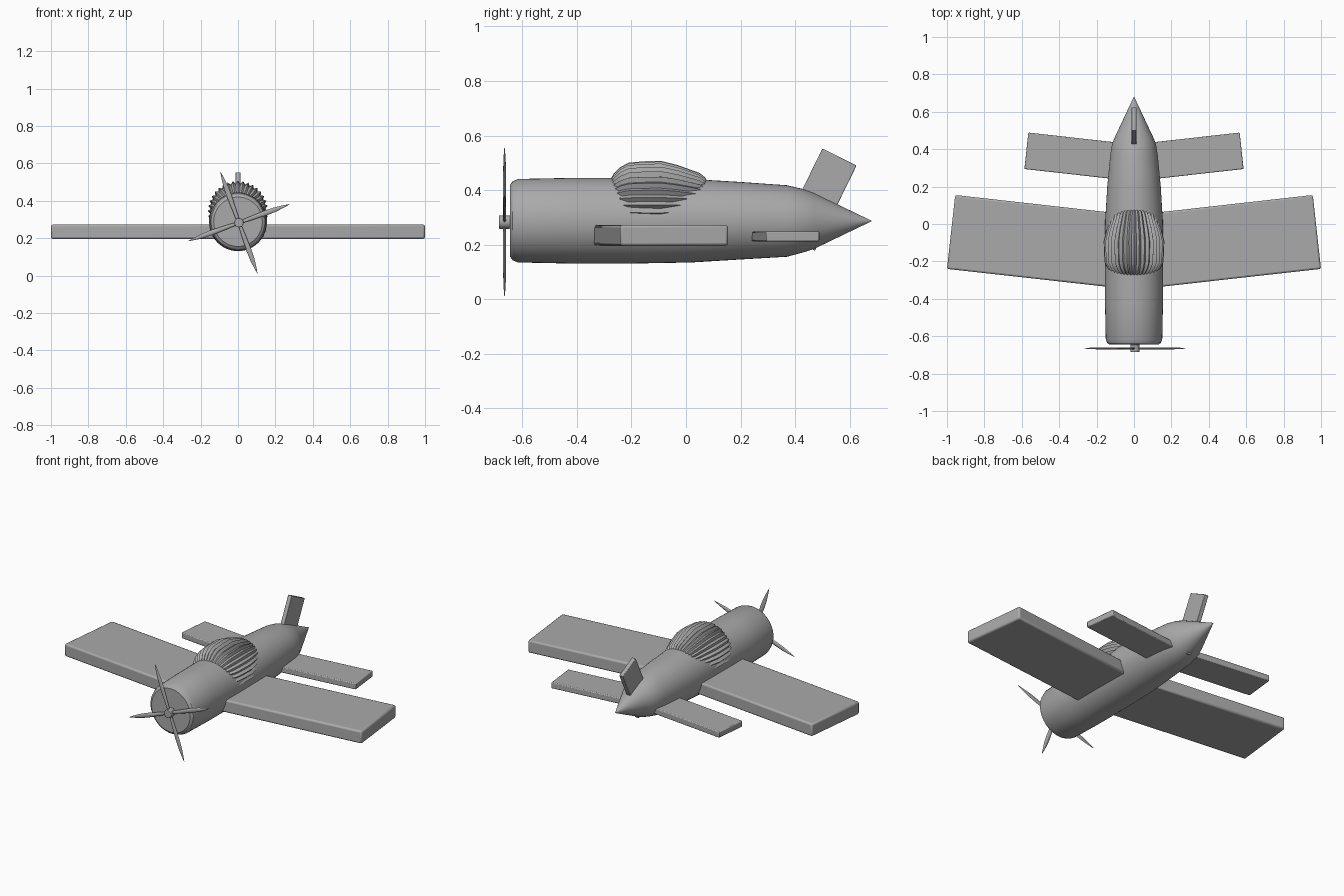
import bpy, bmesh, math
from mathutils import Matrix, Vector

if "Cube" in bpy.data.objects:
    bpy.data.objects.remove(bpy.data.objects["Cube"])

grey = bpy.data.materials.new("grey")
grey.diffuse_color = (0.4, 0.4, 0.4, 1)
grey.use_nodes = True
grey.node_tree.nodes["Principled BSDF"].inputs["Base Color"].default_value = grey.diffuse_color


def finish(name, bm, bevel=0, angle=30):
    bmesh.ops.recalc_face_normals(bm, faces=bm.faces)
    mesh = bpy.data.meshes.new(name)
    bm.to_mesh(mesh)
    bm.free()
    mesh.materials.append(grey)
    ob = bpy.data.objects.new(name, mesh)
    bpy.context.collection.objects.link(ob)
    if bevel:
        mod = ob.modifiers.new("bevel", 'BEVEL')
        mod.width = bevel
        mod.segments = 2
    bpy.ops.object.select_all(action='DESELECT')
    ob.select_set(True)
    bpy.context.view_layer.objects.active = ob
    bpy.ops.object.shade_smooth_by_angle(angle=math.radians(angle))
    return ob


def loft(name, sections, sides, pleat=0, angle=30):
    """Skin ellipses along y; each section is (y, half width, half height, centre z)."""
    bm = bmesh.new()
    rings = []
    for y, rx, rz, cz in sections:
        ring = []
        for i in range(sides):
            a = 2 * math.pi * i / sides
            k = 1 - pleat * (i % 2)
            ring.append(bm.verts.new((rx * k * math.cos(a), y, cz + rz * k * math.sin(a))))
        rings.append(ring)
    for r, s in zip(rings, rings[1:]):
        for i in range(sides):
            j = (i + 1) % sides
            bm.faces.new((r[i], r[j], s[j], s[i]))
    bm.faces.new(rings[0])
    bm.faces.new(rings[-1])
    return finish(name, bm, angle=angle)


def prism(name, pts, axis, lo, hi, bevel):
    """Extrude an outline along z (points are x, y) or along x (points are y, z)."""
    def put(p, t):
        return (p[0], p[1], t) if axis == 'z' else (t, p[0], p[1])
    bm = bmesh.new()
    a = [bm.verts.new(put(p, lo)) for p in pts]
    b = [bm.verts.new(put(p, hi)) for p in pts]
    bm.faces.new(a)
    bm.faces.new(b)
    for i in range(len(pts)):
        j = (i + 1) % len(pts)
        bm.faces.new((a[i], a[j], b[j], b[i]))
    return finish(name, bm, bevel)


# fuselage with pointed tail
loft("fuselage", [
    (-0.645, 0.130, 0.132, 0.288), (-0.635, 0.144, 0.145, 0.288),
    (-0.615, 0.151, 0.153, 0.288), (-0.42, 0.155, 0.157, 0.288),
    (-0.2, 0.156, 0.157, 0.288), (0.02, 0.154, 0.153, 0.288),
    (0.2, 0.143, 0.142, 0.288), (0.37, 0.127, 0.131, 0.287),
    (0.43, 0.117, 0.116, 0.288), (0.47, 0.100, 0.102, 0.287),
    (0.68, 0.001, 0.001, 0.287)], 48)

# pleated canopy
loft("canopy", [(y, r, r, 0.345) for y, r in (
    (-0.28, 0.09), (-0.265, 0.115), (-0.24, 0.140), (-0.21, 0.156),
    (-0.15, 0.161), (-0.09, 0.162), (-0.03, 0.147), (0.05, 0.118),
    (0.07, 0.102), (0.08, 0.085))], 72, pleat=0.09, angle=20)

# wings and tailplanes, swept slightly back
for side, label in ((1, "right"), (-1, "left")):
    prism(label + "_wing", [(side * x, y) for x, y in (
        (0.05, -0.346), (1.0, -0.240), (0.956, 0.155), (0.05, 0.053))],
        'z', 0.196, 0.273, 0.01)
    prism(label + "_tailplane", [(side * x, y) for x, y in (
        (0.04, 0.233), (0.586, 0.294), (0.565, 0.489), (0.04, 0.430))],
        'z', 0.212, 0.249, 0.005)

# tail fin, running down through the tail cone
prism("tail_fin", [(0.50, 0.553), (0.625, 0.49), (0.472, 0.178), (0.347, 0.241)],
      'x', -0.013, 0.013, 0.003)

# propeller hub
HUB = Vector((0.005, -0.665, 0.283))
bm = bmesh.new()
bmesh.ops.create_cone(bm, cap_ends=True, segments=16, radius1=0.025, radius2=0.025, depth=0.04,
                      matrix=Matrix.Translation(HUB) @ Matrix.Rotation(math.pi / 2, 4, 'X'))
finish("propeller_hub", bm, 0.003)

# four tapered blades
for n in range(4):
    bm = bmesh.new()
    turn = Matrix.Translation(HUB) @ Matrix.Rotation(-math.radians(20 + 90 * n), 4, 'Y')
    rings = []
    for r, w, t in ((0.0, 0.008, 0.005), (0.08, 0.011, 0.006), (0.16, 0.014, 0.006),
                    (0.21, 0.012, 0.005), (0.25, 0.007, 0.004), (0.288, 0.001, 0.001)):
        rings.append([bm.verts.new(turn @ Vector((r, t * math.sin(a), w * math.cos(a))))
                      for a in (i * math.pi / 4 for i in range(8))])
    for p, q in zip(rings, rings[1:]):
        for i in range(8):
            bm.faces.new((p[i], p[(i + 1) % 8], q[(i + 1) % 8], q[i]))
    bm.faces.new(rings[0])
    bm.faces.new(rings[-1])
    finish("propeller_blade_%d" % (n + 1), bm, angle=40)
